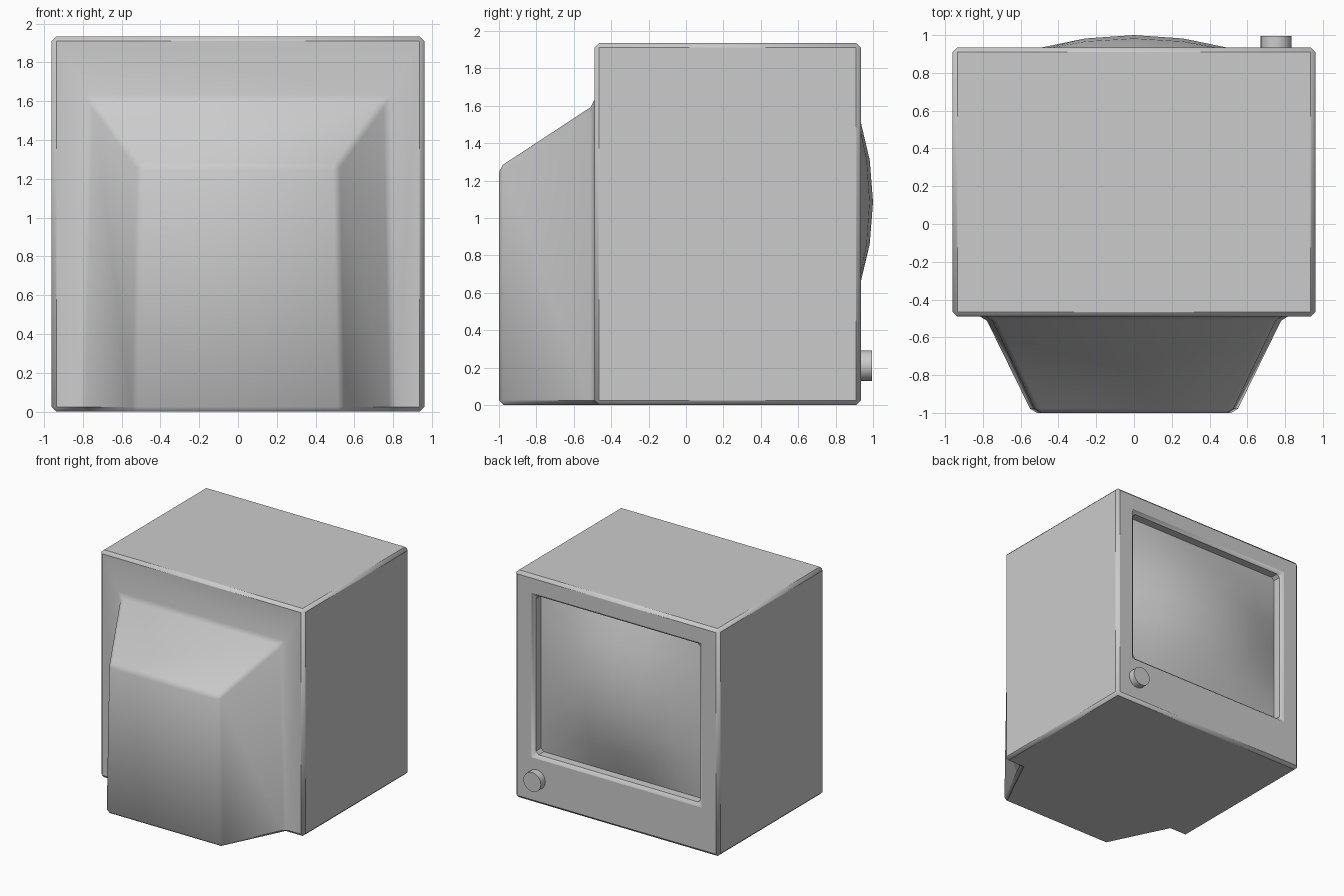
import bpy, bmesh, math

if "Cube" in bpy.data.objects:
    bpy.data.objects.remove(bpy.data.objects["Cube"])

BACK, FACE, RIM = -0.49, 0.935, 0.84      # y of body back, bezel face, screen rim
HW, HZ, CZ = 0.775, 0.675, 1.085          # screen opening half sizes and centre height


def finish(name, bm, angle=40):
    bmesh.ops.recalc_face_normals(bm, faces=bm.faces)
    mesh = bpy.data.meshes.new(name)
    bm.to_mesh(mesh)
    bm.free()
    ob = bpy.data.objects.new(name, mesh)
    bpy.context.collection.objects.link(ob)
    bpy.ops.object.select_all(action='DESELECT')
    bpy.context.view_layer.objects.active = ob
    ob.select_set(True)
    bpy.ops.object.shade_smooth_by_angle(angle=math.radians(angle))
    return ob


# casing: box, tapered tube hump and screen opening in one shell
bm = bmesh.new()


def loop(y, bottom, top, z0, z1):
    pts = [(-bottom, z0), (-top, z1), (top, z1), (bottom, z0)]
    return [bm.verts.new((x, y, z)) for x, z in pts]


tail = loop(-1.0, 0.54, 0.515, 0, 1.27)
root = loop(BACK, 0.79, 0.76, 0, 1.605)
rear = loop(BACK, 0.96, 0.96, 0, 1.935)
front = loop(FACE, 0.96, 0.96, 0, 1.935)
hole = loop(FACE, HW, HW, CZ - HZ, CZ + HZ)
rim = loop(RIM, HW, HW, CZ - HZ, CZ + HZ)

bm.faces.new(tail)
bm.faces.new(rear + root[::-1])
bm.faces.new([tail[0], tail[3], root[3], rear[3], front[3], front[0], rear[0], root[0]])
for a, b in ((tail, root), (rear, front)):
    for i in range(3):
        bm.faces.new([a[i], a[i + 1], b[i + 1], b[i]])
for a, b in ((front, hole), (hole, rim)):
    for i in range(4):
        j = (i + 1) % 4
        bm.faces.new([a[i], a[j], b[j], b[i]])
bmesh.ops.recalc_face_normals(bm, faces=bm.faces)
sharp = [e for e in bm.edges if len(e.link_faces) == 2 and e.calc_face_angle() > 0.35]
bmesh.ops.bevel(bm, geom=sharp, offset=0.025, segments=1, profile=0.5,
                affect='EDGES', clamp_overlap=True)
finish("casing", bm)

# bulging screen glass
bm = bmesh.new()
bmesh.ops.create_grid(bm, x_segments=6, y_segments=6, size=1)
for v in bm.verts:
    u, w = v.co.x, v.co.y
    v.co = (-u * HW, RIM + 0.16 * (1 - u * u) * (1 - w * w), CZ + w * HZ)
screen = finish("screen", bm)
if screen.data.polygons[0].normal.y < 0:
    screen.data.flip_normals()

# power knob
bm = bmesh.new()
bmesh.ops.create_cone(bm, cap_ends=True, segments=24, radius1=0.082, radius2=0.082, depth=0.08)
knob = finish("power_knob", bm)
knob.rotation_euler.x = math.pi / 2
knob.location = (0.752, 0.955, 0.21)
